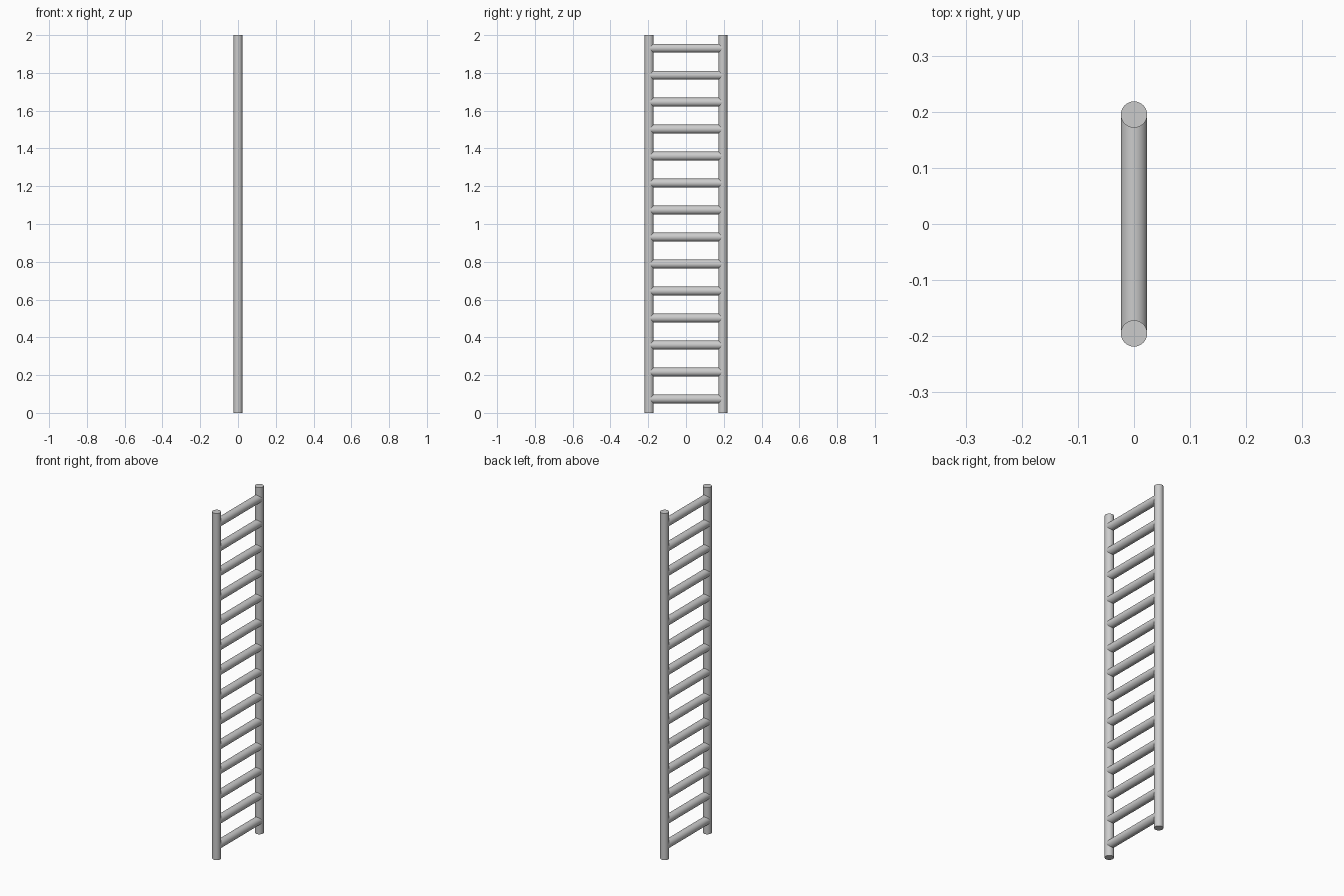
import bpy
import math

if "Cube" in bpy.data.objects:
    bpy.data.objects.remove(bpy.data.objects["Cube"])

RADIUS = 0.0235
HALF_WIDTH = 0.195
HEIGHT = 2.0
RUNGS = 14


def tube(name, length, location, rotation=(0, 0, 0)):
    bpy.ops.mesh.primitive_cylinder_add(
        vertices=32, radius=RADIUS, depth=length,
        location=location, rotation=rotation)
    obj = bpy.context.object
    obj.name = name
    bpy.ops.object.shade_smooth_by_angle(angle=math.radians(40))
    return obj


# Two upright side rails
for side, label in ((-1, "front"), (1, "back")):
    tube(f"{label}_rail", HEIGHT, (0, side * HALF_WIDTH, HEIGHT / 2))

# Evenly spaced round rungs, ending inside the rails
for i in range(RUNGS):
    z = 0.0735 + i * HEIGHT / RUNGS
    tube(f"rung_{i + 1}", 2 * HALF_WIDTH, (0, 0, z), (math.pi / 2, 0, 0))
